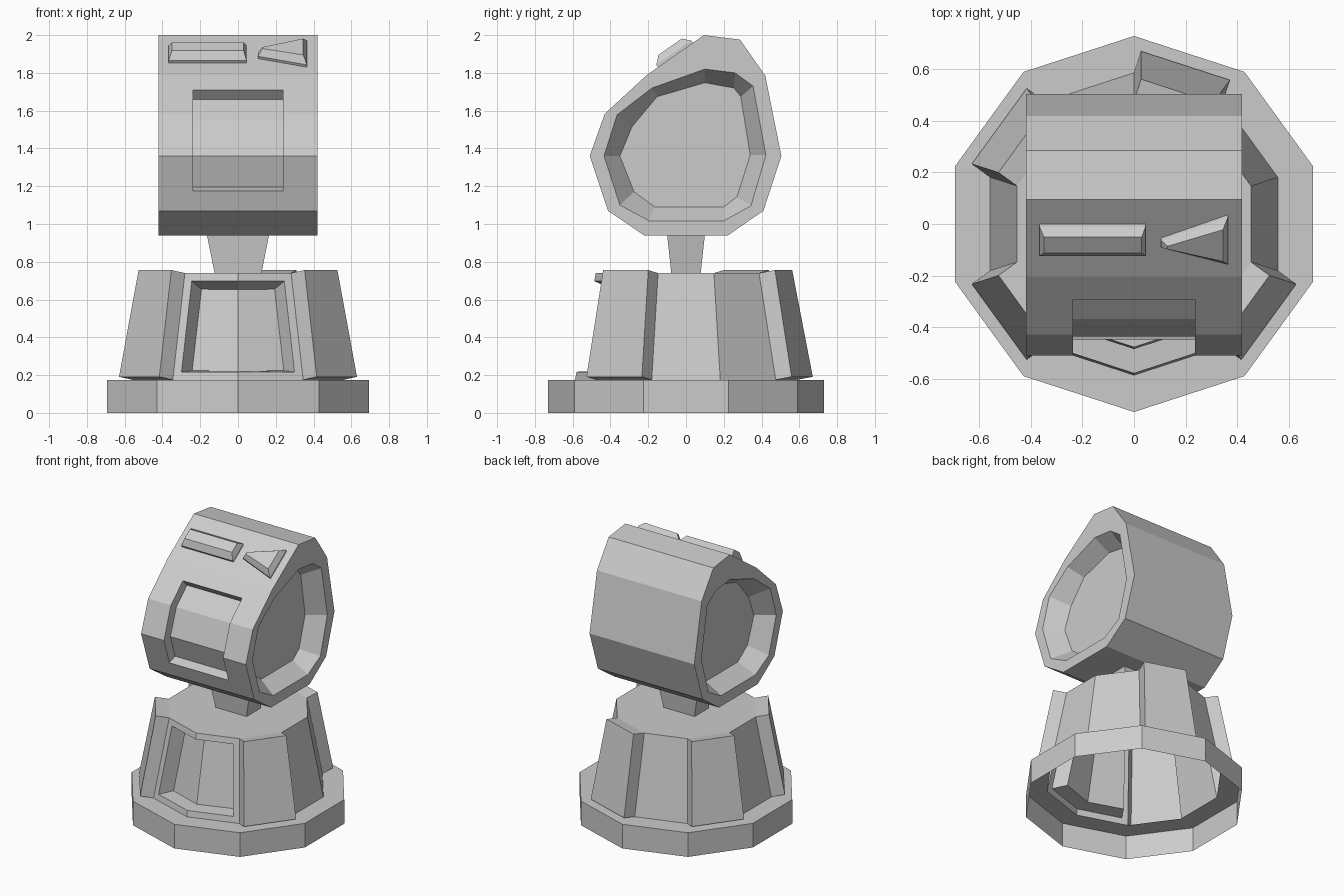
import bpy
import bmesh
from math import sin, cos, pi
from mathutils import Vector

default_cube = bpy.data.objects.get("Cube")
if default_cube:
    bpy.data.objects.remove(default_cube, do_unlink=True)

# One plain grey for the whole model
grey = bpy.data.materials.new("plain grey")
grey.use_nodes = True
colour = (0.6, 0.6, 0.6, 1.0)
grey.diffuse_color = colour
grey.node_tree.nodes["Principled BSDF"].inputs["Base Color"].default_value = colour


def make_object(name, bm):
    mesh = bpy.data.meshes.new(name)
    bm.to_mesh(mesh)
    bm.free()
    mesh.materials.append(grey)
    obj = bpy.data.objects.new(name, mesh)
    bpy.context.scene.collection.objects.link(obj)
    return obj


def bridge(bm, lower, upper):
    """Join two closed loops of vertices with quads."""
    count = len(lower)
    return [bm.faces.new((lower[i], lower[(i + 1) % count],
                          upper[(i + 1) % count], upper[i])) for i in range(count)]


def loft(name, loops):
    """Closed solid skinned through a series of matching point loops."""
    bm = bmesh.new()
    rings = [[bm.verts.new(p) for p in loop] for loop in loops]
    for lower, upper in zip(rings, rings[1:]):
        bridge(bm, lower, upper)
    bm.faces.new(rings[0])
    bm.faces.new(rings[-1])
    bmesh.ops.recalc_face_normals(bm, faces=bm.faces[:])
    return make_object(name, bm)


def side_loop(profile, x):
    return [(x, y, z) for y, z in profile]


def rectangle(half_x, half_y, z):
    return [(-half_x, -half_y, z), (half_x, -half_y, z),
            (half_x, half_y, z), (-half_x, half_y, z)]


# Ten-sided pedestal: an open-bottomed shell with a foot ring and tapered body
SIDES = 10
bm = bmesh.new()
rings = []
for radius, z in [(0.73, 0), (0.73, 0.175), (0.587, 0.175), (0.478, 0.74)]:
    angles = [-pi / 2 + 2 * pi * i / SIDES for i in range(SIDES)]
    rings.append([bm.verts.new((radius * cos(a), radius * sin(a), z)) for a in angles])
for lower, upper in zip(rings, rings[1:]):
    body_faces = bridge(bm, lower, upper)
bm.faces.new(rings[-1])
bm.normal_update()

# Raised armour plates on four of the body faces
plates = [body_faces[i] for i in (1, 4, 6, 8)]
bmesh.ops.inset_individual(bm, faces=plates, thickness=0, depth=0.09)

# Sunken panel wrapping the two front faces
panel = [body_faces[0], body_faces[-1]]
bm.normal_update()
bmesh.ops.inset_region(bm, faces=panel, thickness=0.043, depth=0, use_even_offset=True)
bm.normal_update()
bmesh.ops.inset_region(bm, faces=panel, thickness=0.025, depth=-0.1, use_even_offset=True)
make_object("pedestal", bm)

# Neck flaring up into the head
loft("neck", [rectangle(0.122, 0.077, 0.73), rectangle(0.165, 0.1, 0.945)])

# Head: side outline, rim of the side recess and floor of the side recess
outline = [(0.095, 2.0), (0.286, 1.976), (0.42, 1.785), (0.505, 1.36), (0.41, 1.07),
           (0.222, 0.94), (-0.222, 0.94), (-0.413, 1.07), (-0.51, 1.36),
           (-0.43, 1.584), (-0.206, 1.79)]
rim = [(0.1, 1.82), (0.26, 1.8), (0.355, 1.73), (0.423, 1.365), (0.344, 1.096),
       (0.2, 1.017), (-0.196, 1.017), (-0.35, 1.1), (-0.434, 1.36),
       (-0.365, 1.578), (-0.18, 1.72)]
floor = [(0.1, 1.748), (0.254, 1.72), (0.29, 1.674), (0.34, 1.365), (0.27, 1.144),
         (0.2, 1.09), (-0.164, 1.09), (-0.275, 1.17), (-0.35, 1.36),
         (-0.286, 1.515), (-0.153, 1.674)]
HALF, DEEP = 0.42, 0.3
head = loft("head", [side_loop(floor, -DEEP), side_loop(rim, -HALF),
                     side_loop(outline, -HALF), side_loop(outline, HALF),
                     side_loop(rim, HALF), side_loop(floor, DEEP)])

# Face window following the bent front of the head
window = [(-0.246, 1.66), (-0.368, 1.547), (-0.436, 1.36), (-0.382, 1.197),
          (-0.638, 1.112), (-0.7, 1.36), (-0.428, 1.857)]
cutter = loft("window_cutter", [side_loop(window, -0.237), side_loop(window, 0.237)])
cutter.hide_render = True
cut = head.modifiers.new("window", "BOOLEAN")
cut.operation = "DIFFERENCE"
cut.solver = "EXACT"
cut.object = cutter
bpy.context.view_layer.objects.active = head
bpy.ops.object.modifier_apply(modifier=cut.name)
bpy.data.objects.remove(cutter, do_unlink=True)

# Brows: bevelled blocks lying on the sloping forehead
brow_origin = Vector((0, -0.206, 1.79))
up_slope = Vector((0, 0.301, 0.21)).normalized()
outward = Vector((0, -up_slope.z, up_slope.y))


def on_forehead(points, height):
    return [brow_origin + Vector((x, 0, 0)) + up_slope * s + outward * height
            for x, s in points]


def brow(name, base, top):
    loft(name, [on_forehead(base, -0.01), on_forehead(base, 0.015), on_forehead(top, 0.052)])


brow("right_brow",
     [(-0.367, 0.11), (0.045, 0.11), (0.045, 0.25), (-0.367, 0.25)],
     [(-0.35, 0.15), (0.03, 0.15), (0.03, 0.225), (-0.35, 0.225)])
brow("left_brow",
     [(0.105, 0.15), (0.365, 0.07), (0.365, 0.295), (0.105, 0.185)],
     [(0.13, 0.168), (0.345, 0.11), (0.345, 0.26), (0.13, 0.182)])
